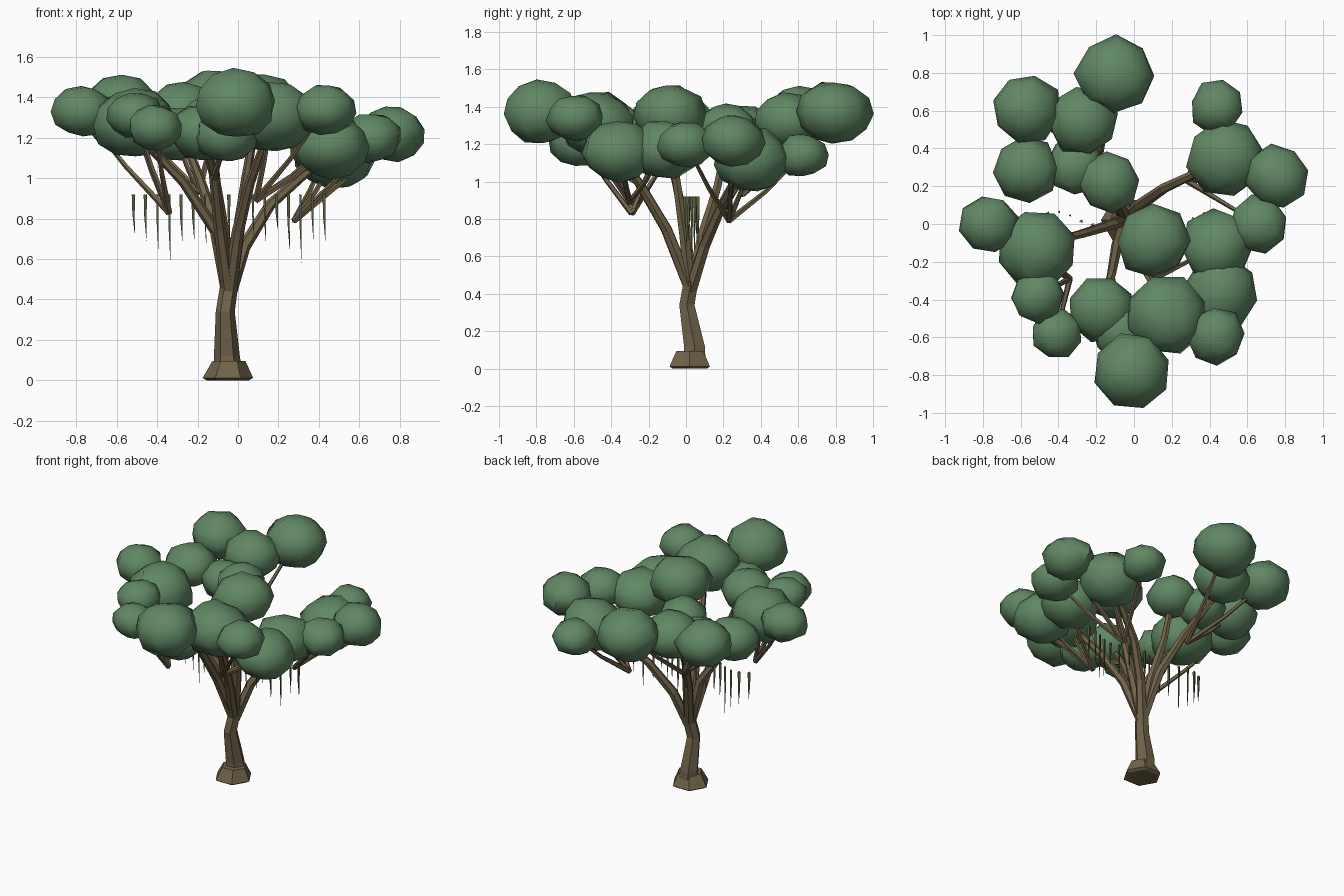
import bpy, bmesh, math, random
from mathutils import Vector, Euler

random.seed(7)
cube = bpy.data.objects.get("Cube")
if cube:
    bpy.data.objects.remove(cube, do_unlink=True)


def material(name, rgb):
    m = bpy.data.materials.new(name)
    m.use_nodes = True
    m.diffuse_color = (*rgb, 1)
    m.node_tree.nodes["Principled BSDF"].inputs["Base Color"].default_value = (*rgb, 1)
    return m


BARK = material("brown bark", (0.165, 0.125, 0.068))
LEAF = material("leaf green", (0.118, 0.245, 0.128))
MOSS = material("hanging moss", (0.10, 0.115, 0.045))


def finish(bm, name, mat, smooth=0):
    bmesh.ops.recalc_face_normals(bm, faces=bm.faces)
    me = bpy.data.meshes.new(name)
    bm.to_mesh(me)
    bm.free()
    me.materials.append(mat)
    ob = bpy.data.objects.new(name, me)
    bpy.context.collection.objects.link(ob)
    if smooth:
        bpy.ops.object.select_all(action='DESELECT')
        ob.select_set(True)
        bpy.context.view_layer.objects.active = ob
        bpy.ops.object.shade_smooth_by_angle(angle=math.radians(smooth))
    return ob


def tube(name, points, radii, sides=6, mat=BARK, upright=False):
    """Tapered faceted tube through points; upright keeps rings level."""
    bm = bmesh.new()
    pts = [Vector(p) for p in points]
    rings = []
    for i, p in enumerate(pts):
        d = pts[min(i + 1, len(pts) - 1)] - pts[max(i - 1, 0)]
        axis = Vector((0, 0, 1)) if upright else d.normalized()
        u = axis.cross(Vector((0, 1, 0))).normalized()
        v = axis.cross(u)
        rings.append([bm.verts.new(p + radii[i] * (u * math.cos(a) + v * math.sin(a)))
                      for a in (math.tau * k / sides for k in range(sides))])
    for a, b in zip(rings, rings[1:]):
        for k in range(sides):
            j = (k + 1) % sides
            bm.faces.new((a[k], a[j], b[j], b[k]))
    bm.faces.new(rings[0])
    bm.faces.new(rings[-1])
    return finish(bm, name, mat)


# Trunk and flared root base
tube("root_flare", [(-.05, .02, 0), (-.05, .02, .012), (-.045, .02, .095)],
     [.105, .125, .082], upright=True)
tube("trunk", [(-.05, .045, .06), (-.055, .045, .12), (-.063, .005, .34), (-.045, .025, .46)],
     [.068, .064, .047, .045], upright=True)

# Main limbs fanning out from the fork
fork = (-.045, .025, .42)
limbs = {
    "left": [(.03, .1, .66), (.16, .19, .87), (.33, .27, 1.02), (.47, .34, 1.1)],
    "right": [(-.11, .0, .74), (-.27, -.05, .98), (-.46, -.1, 1.18)],
    "front": [(-.09, -.11, .75), (-.12, -.27, 1.02), (-.17, -.43, 1.2)],
    "middle": [(.0, -.01, .72), (.04, -.05, 1.0), (.09, -.09, 1.3)],
    "back": [(-.11, .13, .76), (-.19, .28, 1.0), (-.29, .5, 1.25)],
    "inner": [(-.07, .09, .72), (-.11, .17, .98), (-.13, .22, 1.25)],
    "front_left": [(.0, -.1, .74), (.06, -.24, .98), (.16, -.44, 1.25)],
}
for name, pts in limbs.items():
    n = len(pts)
    tube(name + "_limb", [fork] + pts, [.036 - .018 * i / n for i in range(n + 1)])

# Leaf clumps: x, y, z, radius
clumps = [
    (-.10, .79, 1.37, .205), (-.57, .61, 1.36, .18), (-.27, .55, 1.32, .185),
    (-.57, .29, 1.27, .17), (-.31, .31, 1.22, .155), (-.13, .22, 1.28, .16),
    (-.77, 0, 1.33, .15), (-.51, -.13, 1.27, .21), (.10, -.09, 1.36, .195),
    (-.51, -.38, 1.31, .14), (-.41, -.58, 1.25, .135), (-.17, -.45, 1.23, .17),
    (.17, -.48, 1.31, .21), (-.01, -.78, 1.37, .205), (.43, -.59, 1.34, .15),
    (.46, -.36, 1.16, .195), (.44, -.12, 1.17, .19), (.66, 0, 1.2, .15),
    (.76, .25, 1.22, .165), (.49, .35, 1.12, .205), (.44, .62, 1.14, .14),
    (-.06, -.57, 1.21, .16),
]

# Thin boughs, each leading from a branching point into its clumps
boughs = {
    (.28, .23, .79): (18, 19, 20, 17),
    (.09, -.3, .89): (12, 14, 15, 16),
    (-.34, -.29, .83): (6, 7, 9, 10),
    (-.19, .3, .93): (0, 1, 3, 4),
    (-.12, -.27, 1.0): (13, 21),
}
for start, targets in boughs.items():
    for t in targets:
        s, e = Vector(start), Vector(clumps[t][:3])
        mid = s.lerp(e, .5) + Vector((0, 0, -.02))
        tube("bough", [s, mid, e], [.017, .013, .009], sides=5)

# Squashed, slightly irregular leaf clumps
for x, y, z, r in clumps:
    bm = bmesh.new()
    bmesh.ops.create_uvsphere(bm, u_segments=8, v_segments=6, radius=1)
    turn = Euler((random.uniform(-.2, .2), random.uniform(-.2, .2), random.uniform(0, 6))).to_matrix()
    for v in bm.verts:
        p = turn @ (v.co * random.uniform(.97, 1.09))
        v.co = Vector((x + p.x * r, y + p.y * r, z + p.z * r * .8))
    finish(bm, "leaf_clump", LEAF, smooth=50)

# Moss strands hanging in a shallow arc
bottoms = [.73, .69, .64, .59, .69, .70, .68, .71, .69, .65, .72, .69, .75, .65, .58, .69, .69]
for i, low in enumerate(bottoms):
    x = -.515 + i * .059
    y = .03 + .035 * math.sin(i * .9)
    w = .011 if i % 4 < 2 else .008
    tube("moss_strand", [(x, y, .92), (x, y, (.92 + low) / 2), (x + .004, y, low)],
         [w, w * .7, .001], sides=3, mat=MOSS, upright=True)
